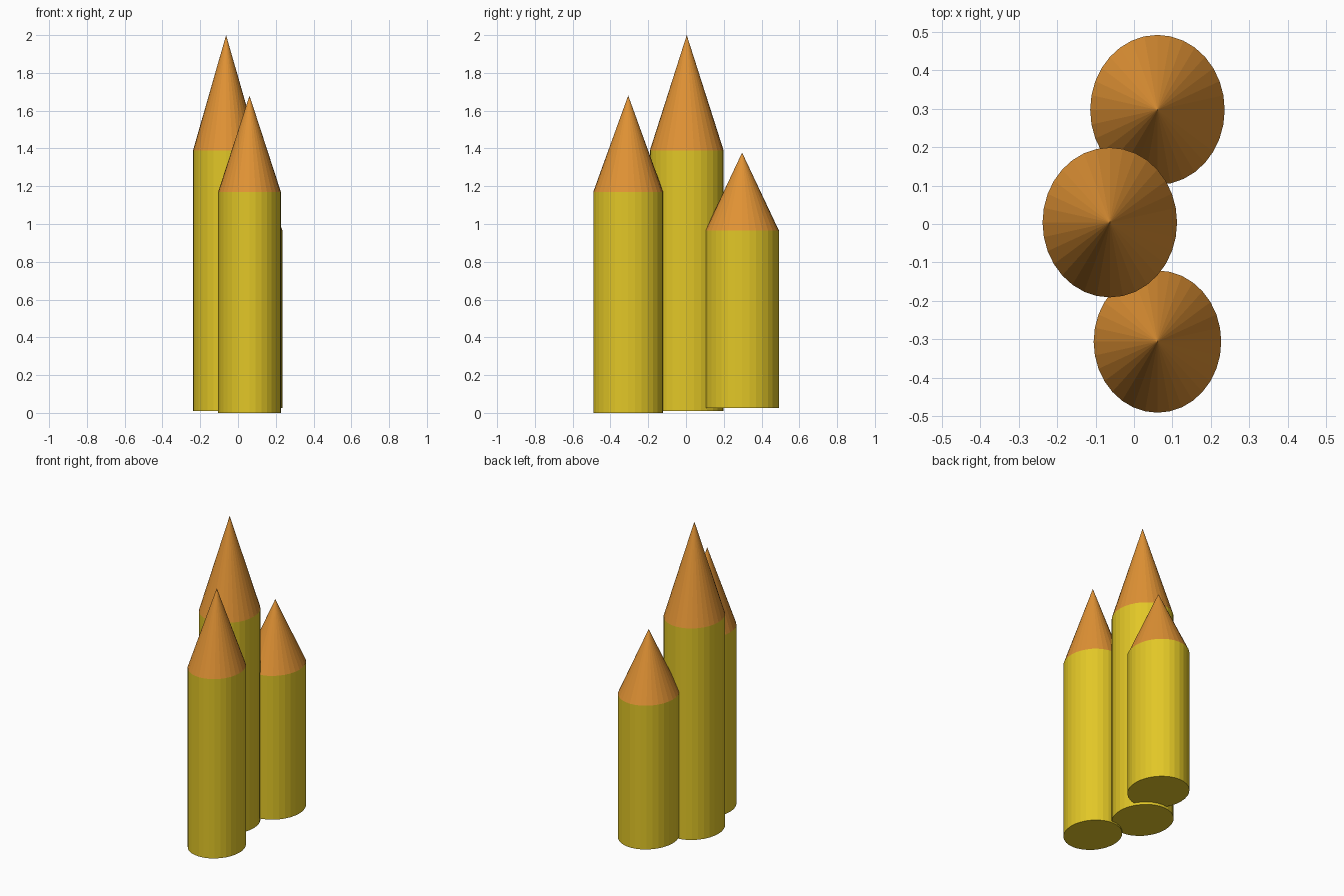
import bpy

if "Cube" in bpy.data.objects:
    bpy.data.objects.remove(bpy.data.objects["Cube"])


def material(name, color):
    m = bpy.data.materials.new(name)
    m.diffuse_color = (*color, 1.0)
    m.use_nodes = True
    m.node_tree.nodes["Principled BSDF"].inputs["Base Color"].default_value = m.diffuse_color
    return m


yellow = material("yellow_paint", (0.76, 0.57, 0.02))
orange = material("orange_wood", (0.75, 0.29, 0.035))
SIDES = 32


def finish(name, mat, center, radii):
    ob = bpy.context.object
    ob.name = name
    ob.scale = (radii[0], radii[1], 1.0)
    ob.location = center
    ob.data.materials.append(mat)
    bpy.ops.object.transform_apply(location=False, rotation=False, scale=True)
    bpy.ops.object.shade_flat()


def pencil(name, x, y, rx, ry, base, shoulder, apex):
    # Oval barrel with a closed underside
    bpy.ops.mesh.primitive_cylinder_add(vertices=SIDES, radius=1,
                                        depth=shoulder - base)
    finish(name + "_barrel", yellow, (x, y, (base + shoulder) / 2), (rx, ry))
    # Sharpened pointed tip
    bpy.ops.mesh.primitive_cone_add(vertices=SIDES, radius1=1, radius2=0,
                                    depth=apex - shoulder, end_fill_type='NOTHING')
    finish(name + "_tip", orange, (x, y, (shoulder + apex) / 2), (rx, ry))


pencil("tall_pencil", -0.063, 0.004, 0.175, 0.195, 0.01, 1.39, 2.0)
pencil("front_pencil", 0.061, -0.306, 0.166, 0.185, 0.0, 1.17, 1.68)
pencil("back_pencil", 0.061, 0.297, 0.175, 0.195, 0.027, 0.965, 1.378)
